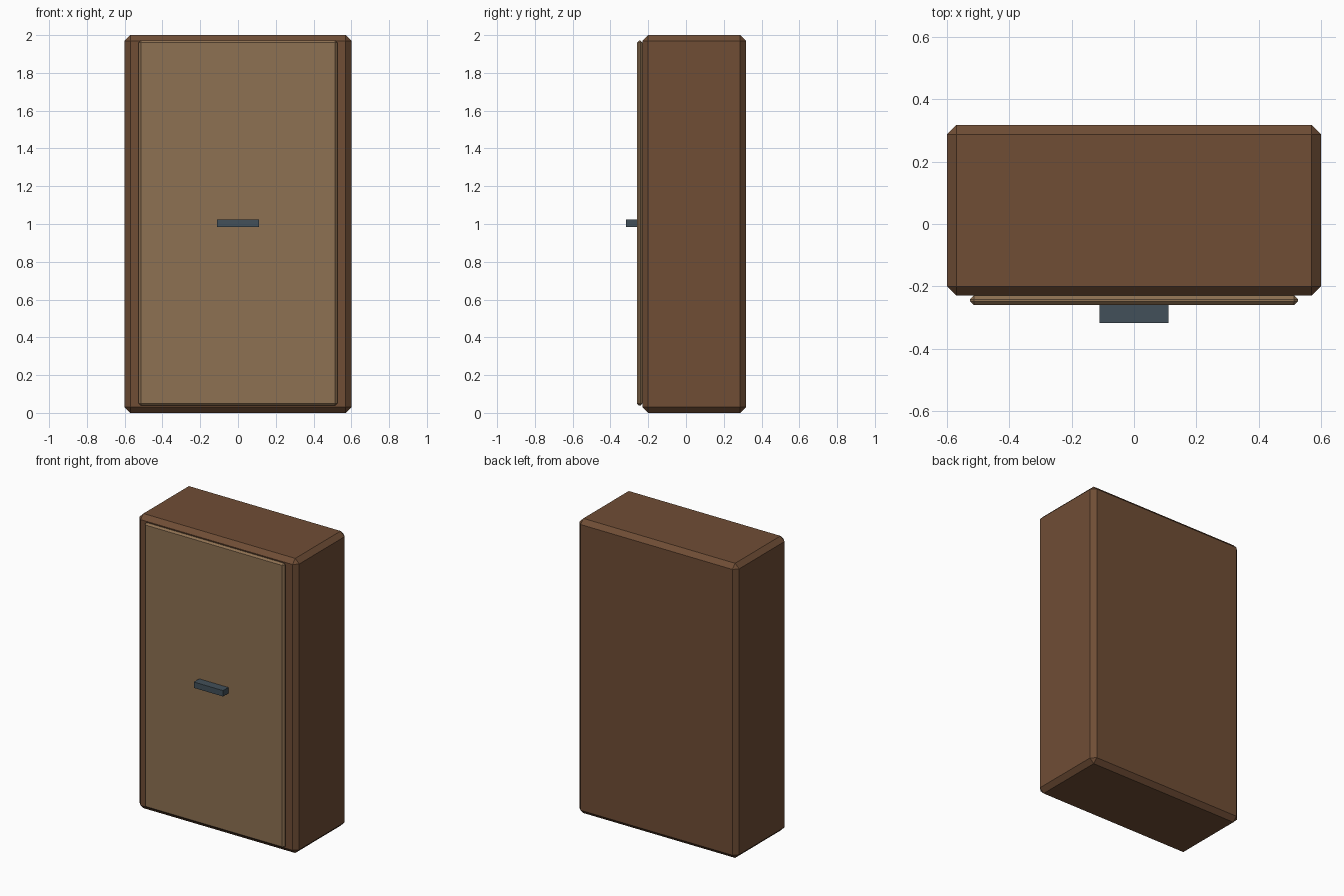
import bpy
import bmesh

if "Cube" in bpy.data.objects:
    bpy.data.objects.remove(bpy.data.objects["Cube"])


def material(name, rgb):
    mat = bpy.data.materials.new(name)
    mat.diffuse_color = (*rgb, 1.0)
    mat.use_nodes = True
    mat.node_tree.nodes["Principled BSDF"].inputs["Base Color"].default_value = mat.diffuse_color
    return mat


def box(name, lo, hi, mat, chamfer=0.0):
    """Axis-aligned box between two corners, with optional flat chamfers."""
    size = [b - a for a, b in zip(lo, hi)]
    bm = bmesh.new()
    bmesh.ops.create_cube(bm, size=1.0)
    bmesh.ops.scale(bm, vec=size, verts=bm.verts)
    mesh = bpy.data.meshes.new(name)
    bm.to_mesh(mesh)
    bm.free()
    mesh.materials.append(mat)
    obj = bpy.data.objects.new(name, mesh)
    obj.location = [(a + b) / 2 for a, b in zip(lo, hi)]
    bpy.context.collection.objects.link(obj)
    if chamfer:
        mod = obj.modifiers.new("chamfer", 'BEVEL')
        mod.width = chamfer
        mod.segments = 1
    return obj


dark_wood = material("dark_wood", (0.16, 0.075, 0.036))
light_wood = material("light_wood", (0.27, 0.165, 0.085))
metal = material("metal", (0.055, 0.08, 0.10))

# Cabinet carcass
box("cabinet_body", (-0.6, -0.23, 0.0), (0.6, 0.317, 2.0), dark_wood, 0.03)

# Door panel on the front face
box("door_panel", (-0.526, -0.26, 0.038), (0.526, -0.23, 1.972), light_wood, 0.012)

# Horizontal bar handle
box("handle", (-0.11, -0.317, 0.984), (0.11, -0.258, 1.024), metal)
